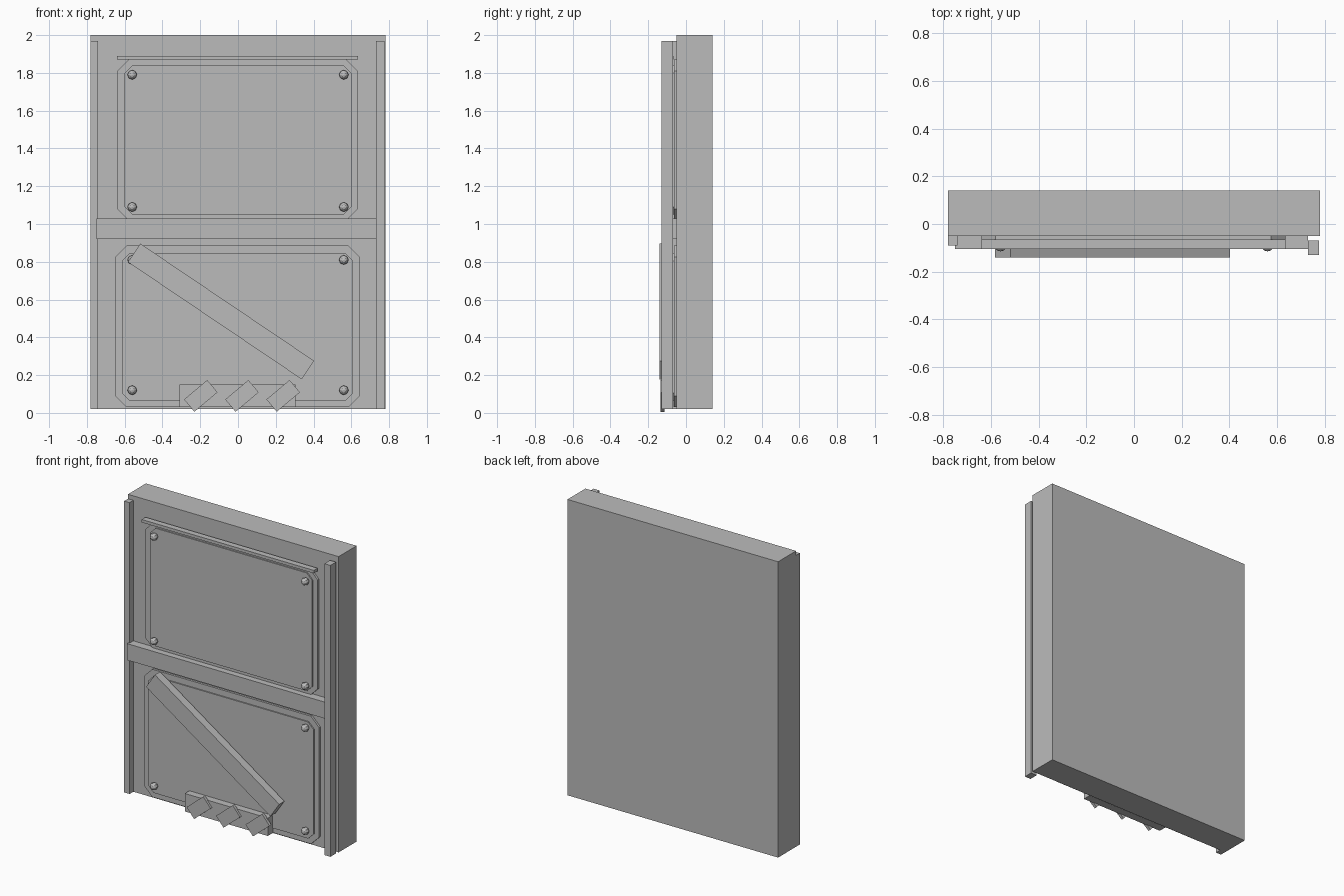
import bpy, bmesh
from math import radians
from mathutils import Matrix

cube = bpy.data.objects.get("Cube")
if cube:
    bpy.data.objects.remove(cube, do_unlink=True)

grey = bpy.data.materials.new("plain grey")
grey.use_nodes = True
colour = (0.5, 0.5, 0.5, 1)
grey.diffuse_color = colour
for node in grey.node_tree.nodes:
    if node.type == 'BSDF_PRINCIPLED':
        node.inputs["Base Color"].default_value = colour


def finish(name, bm):
    bmesh.ops.recalc_face_normals(bm, faces=bm.faces[:])
    mesh = bpy.data.meshes.new(name)
    bm.to_mesh(mesh)
    bm.free()
    mesh.materials.append(grey)
    ob = bpy.data.objects.new(name, mesh)
    bpy.context.collection.objects.link(ob)
    return ob


def box(name, x, y, z, angle=0):
    """Box from (min, max) ranges, turned about its own front axis."""
    centre = [(a + b) / 2 for a, b in (x, y, z)]
    size = [b - a for a, b in (x, y, z)]
    bm = bmesh.new()
    bmesh.ops.create_cube(bm, size=1, matrix=Matrix.Diagonal((*size, 1)))
    ob = finish(name, bm)
    ob.location = centre
    ob.rotation_euler.y = radians(-angle)
    return ob


def bar(name, cx, cz, length, width, y, angle):
    return box(name, (cx - length / 2, cx + length / 2), y,
               (cz - width / 2, cz + width / 2), angle)


def plate(name, x, y, z, cut):
    """Upright plate with four clipped corners."""
    (x0, x1), (z0, z1) = x, z
    outline = [(x0 + cut, z0), (x1 - cut, z0), (x1, z0 + cut), (x1, z1 - cut),
               (x1 - cut, z1), (x0 + cut, z1), (x0, z1 - cut), (x0, z0 + cut)]
    bm = bmesh.new()
    face = bm.faces.new([bm.verts.new((px, y[0], pz)) for px, pz in outline])
    new = bmesh.ops.extrude_face_region(bm, geom=[face])["geom"]
    bmesh.ops.translate(bm, vec=(0, y[1] - y[0], 0),
                        verts=[v for v in new if isinstance(v, bmesh.types.BMVert)])
    return finish(name, bm)


def rivet(name, x, z):
    bm = bmesh.new()
    bmesh.ops.create_uvsphere(bm, u_segments=8, v_segments=6, radius=0.025)
    ob = finish(name, bm)
    ob.location = (x, -0.09, z)
    ob.rotation_euler.x = radians(90)
    return ob


# Main slab, side rails and cross bar
box("slab", (-0.78, 0.78), (-0.05, 0.14), (0.02, 2))
box("right_rail", (-0.78, -0.74), (-0.09, -0.05), (0.02, 1.97))
box("left_rail", (0.73, 0.775), (-0.13, -0.07), (0.02, 1.97))
box("cross_bar", (-0.75, 0.73), (-0.105, -0.05), (0.92, 1.03))
box("top_trim", (-0.64, 0.635), (-0.105, -0.065), (1.87, 1.89))

# Stepped panels with clipped corners
plate("upper_panel_border", (-0.64, 0.635), (-0.064, -0.05), (1.02, 1.87), 0.06)
plate("upper_panel", (-0.6, 0.6), (-0.072, -0.06), (1.05, 1.84), 0.04)
plate("lower_panel_border", (-0.65, 0.645), (-0.064, -0.05), (0.03, 0.885), 0.06)
plate("lower_panel", (-0.615, 0.61), (-0.072, -0.06), (0.065, 0.845), 0.04)

# Rivets in the panel corners
for row, z in enumerate((0.12, 0.81, 1.09, 1.79)):
    for side, x in (("right", -0.56), ("left", 0.56)):
        rivet(f"rivet_{side}_{row + 1}", x, z)

# Slanted brace, bottom plate and its slanted tabs
bar("slanted_brace", -0.09, 0.537, 1.11, 0.118, (-0.14, -0.085), -34)
box("bottom_plate", (-0.31, 0.305), (-0.12, -0.065), (0.03, 0.15))
for i in range(3):
    bar(f"slanted_tab_{i + 1}", -0.197 + 0.218 * i, 0.09, 0.16, 0.085,
        (-0.135, -0.115), 40)
